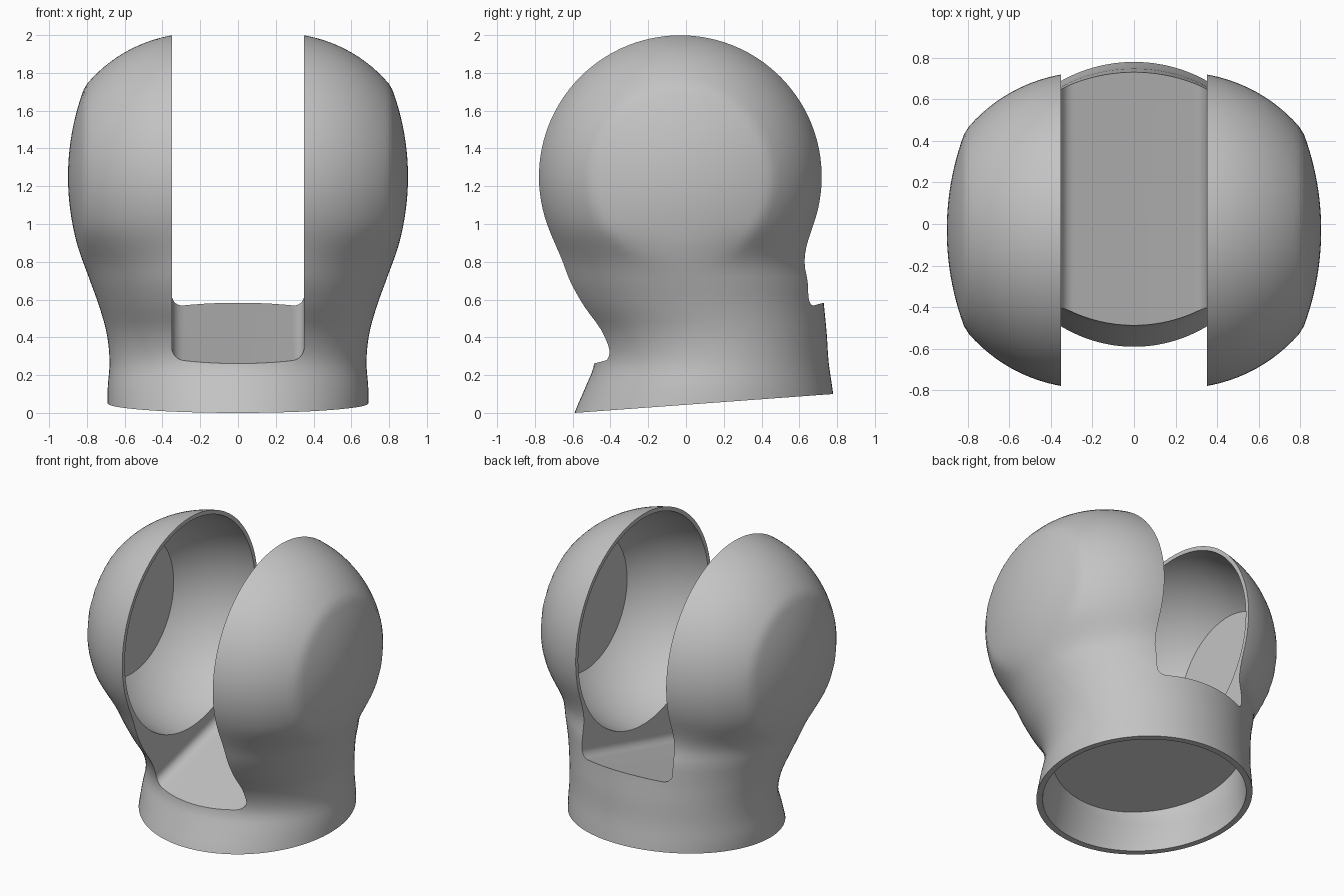
import bpy, bmesh, math
from mathutils import Vector

SEG = 128
BALL_Y, BALL_Z = -0.03, 1.25
# Neck sections: height, centre y, half width, half depth
NECK = [(-0.15, 0.08, 0.69, 0.71), (0.0, 0.10, 0.69, 0.69), (0.13, 0.12, 0.69, 0.655),
        (0.27, 0.135, 0.68, 0.62), (0.42, 0.11, 0.695, 0.635), (0.58, 0.05, 0.74, 0.68),
        (0.77, 0.0, 0.81, 0.72), (1.0, -0.02, 0.885, 0.78), (1.2, -0.03, 0.9, 0.8)]

if "Cube" in bpy.data.objects:
    bpy.data.objects.remove(bpy.data.objects["Cube"])

grey = bpy.data.materials.new("plain_grey")
grey.use_nodes = True
grey.diffuse_color = (0.55, 0.55, 0.55, 1)
grey.node_tree.nodes["Principled BSDF"].inputs["Base Color"].default_value = grey.diffuse_color


def neck_section(z):
    """Smoothly interpolated centre, half width and half depth."""
    z = min(max(z, NECK[0][0]), NECK[-1][0])
    i = 0
    while i < len(NECK) - 2 and z > NECK[i + 1][0]:
        i += 1
    p, q = NECK[i], NECK[i + 1]
    before, after = NECK[max(i - 1, 0)], NECK[min(i + 2, len(NECK) - 1)]
    span = q[0] - p[0]
    t = (z - p[0]) / span
    out = []
    for k in (1, 2, 3):
        m0 = (q[k] - before[k]) / (q[0] - before[0]) * span
        m1 = (after[k] - p[k]) / (after[0] - p[0]) * span
        d = q[k] - p[k]
        out.append(p[k] + t * m0 + t * t * (3 * d - 2 * m0 - m1) + t ** 3 * (m0 + m1 - 2 * d))
    return out


def neck_point(a, z, inset=0.0):
    cy, rx, ry = neck_section(z)
    return Vector(((rx - inset) * math.cos(a), cy + (ry - inset) * math.sin(a), z))


def ball_radius_sq(x):
    """Squared radius about the x axis: rounded barrel with shallow end domes."""
    x = abs(x)
    return min(0.76 ** 2 - max(0.0, x - 0.22) ** 2, 1.325 ** 2 - (x + 0.425) ** 2)


def reach(dx, dy, h):
    """Distance from the axis to the ball surface along a level direction."""
    lo, hi = 0.0, 3.0
    for _ in range(30):
        mid = (lo + hi) / 2
        if ball_radius_sq(mid * dx) >= (mid * dy) ** 2 + h * h:
            lo = mid
        else:
            hi = mid
    return lo


def ball_point(a, z):
    h = z - BALL_Z
    rx, ry = reach(1, 0, h), reach(0, 1, h)
    dx, dy = rx * math.cos(a), ry * math.sin(a)
    s = reach(dx, dy, h)
    return Vector((dx * s, BALL_Y + dy * s, z))


def body_point(a, z):
    w = min(max((z - 0.68) / 0.32, 0.0), 1.0)
    w = w * w * (3 - 2 * w)
    if w == 0:
        return neck_point(a, z)
    return neck_point(a, z).lerp(ball_point(a, z), w)


def loft(rings):
    """Closed skin over equal rings of points."""
    bm = bmesh.new()
    rows = [[bm.verts.new(p) for p in ring] for ring in rings]
    for lower, upper in zip(rows, rows[1:]):
        for i in range(len(lower)):
            j = (i + 1) % len(lower)
            bm.faces.new((lower[i], lower[j], upper[j], upper[i]))
    bm.faces.new(rows[0][::-1])
    bm.faces.new(rows[-1])
    return bm


def slice_off(bm, point, normal):
    """Remove everything on the normal side and close the cut."""
    geom = bm.verts[:] + bm.edges[:] + bm.faces[:]
    cut = bmesh.ops.bisect_plane(bm, geom=geom, dist=1e-5, plane_co=point,
                                 plane_no=normal, clear_outer=True)["geom_cut"]
    edges = [e for e in cut if isinstance(e, bmesh.types.BMEdge)]
    bmesh.ops.contextual_create(bm, geom=edges)


def to_object(bm, name):
    bmesh.ops.recalc_face_normals(bm, faces=bm.faces)
    mesh = bpy.data.meshes.new(name)
    bm.to_mesh(mesh)
    bm.free()
    mesh.materials.append(grey)
    obj = bpy.data.objects.new(name, mesh)
    bpy.context.collection.objects.link(obj)
    return obj


angles = [2 * math.pi * i / SEG for i in range(SEG)]

# Outer body: tilted neck blending into a barrel-shaped ball
levels = [-0.12 + 0.04 * i for i in range(34)]
start = math.asin((levels[-1] + 0.03 - BALL_Z) / 0.76)
levels += [BALL_Z + 0.76 * math.sin(start + (1.55 - start) * i / 28) for i in range(29)]
bm = loft([[body_point(a, z) for a in angles] for z in levels])
slice_off(bm, (0, -0.59, 0), Vector((0, 0.1, -1.37)).normalized())
body = to_object(bm, "slotted_socket_body")

# Slot through the ball with a sloping floor and rounded lower corners
SLOPE = 0.2645
bm = bmesh.new()
bmesh.ops.create_cube(bm, size=2)
for v in bm.verts:
    top = v.co.z > 0
    v.co.x *= 0.35
    v.co.y *= 1.2
    v.co.z = 2.5 if top else 0.39 + SLOPE * v.co.y
bottom = [e for e in bm.edges if all(v.co.z < 1 for v in e.verts)
          and abs(e.verts[0].co.x - e.verts[1].co.x) < 0.01]
bmesh.ops.bevel(bm, geom=bottom, offset=0.06, segments=6, profile=0.5, affect='EDGES')
slot = to_object(bm, "slot_cutter")

# Rounded socket with flat end discs
N = 14
half = [0.235 + 0.565 * math.sin(math.pi / 2 * i / N) for i in range(N + 1)]
stations = [-x for x in reversed(half)] + half
rings = []
for x in stations:
    r = math.sqrt(0.73 ** 2 - (abs(x) - 0.235) ** 2)
    rings.append([(x, BALL_Y + r * math.cos(a), BALL_Z + r * math.sin(a)) for a in angles])
socket = to_object(loft(rings), "socket_cutter")

# Hollow under the neck with a ceiling parallel to the slot floor
bm = loft([[neck_point(a, -0.14 + 0.04 * i, 0.04) for a in angles] for i in range(22)])
slice_off(bm, (0, 0, 0.35), Vector((0, -SLOPE, 1)).normalized())
hollow = to_object(bm, "neck_hollow_cutter")

bpy.context.view_layer.objects.active = body
for cutter in (slot, socket, hollow):
    mod = body.modifiers.new(cutter.name, 'BOOLEAN')
    mod.operation = 'DIFFERENCE'
    mod.solver = 'EXACT'
    mod.object = cutter
    bpy.ops.object.modifier_apply(modifier=mod.name)
    bpy.data.objects.remove(cutter)

for obj in bpy.context.selected_objects:
    obj.select_set(False)
body.select_set(True)
bpy.ops.object.shade_smooth_by_angle(angle=math.radians(32))
